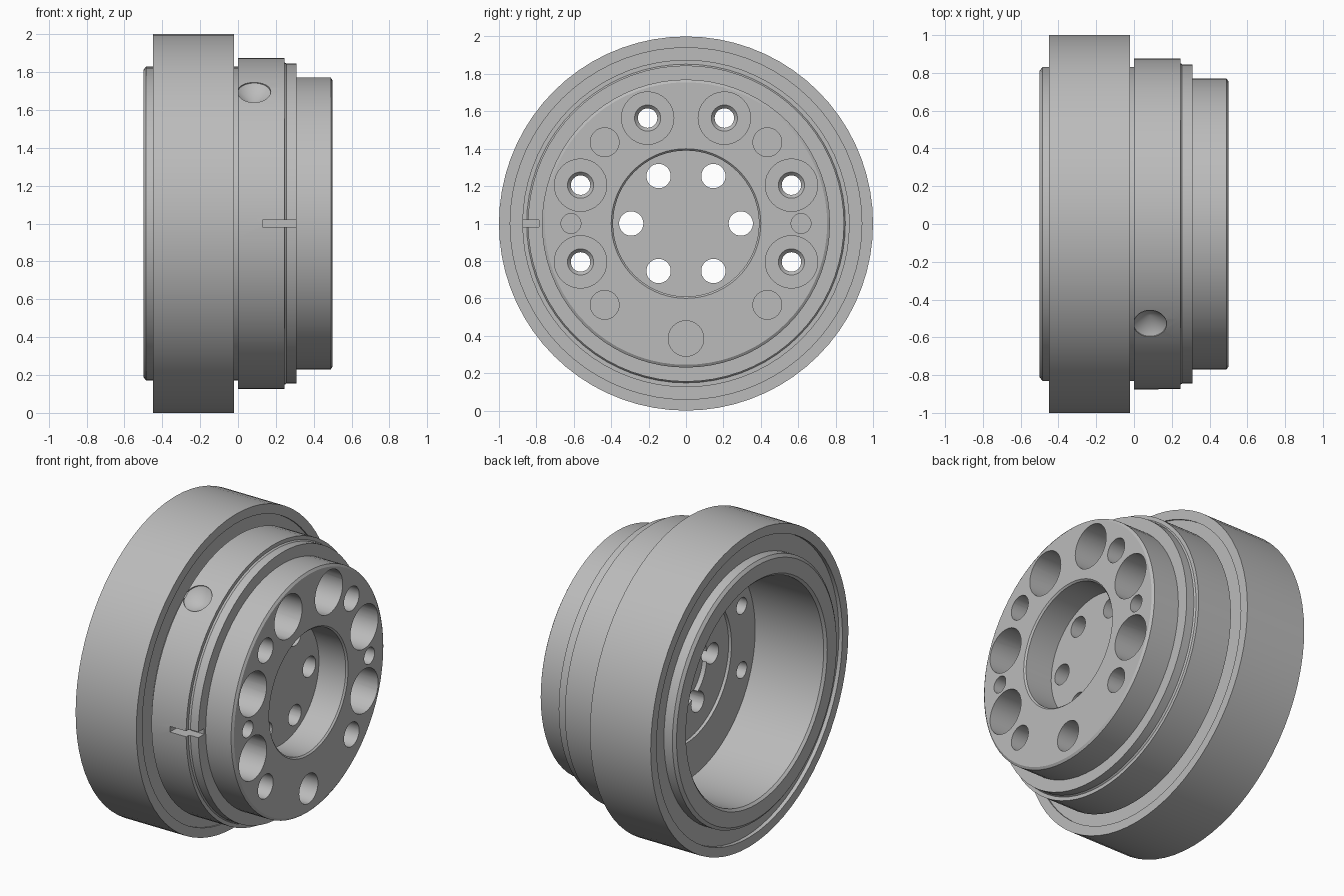
import bpy, bmesh, math
from mathutils import Matrix, Vector

cube = bpy.data.objects.get("Cube")
if cube:
    bpy.data.objects.remove(cube)

GREY = (0.5, 0.5, 0.5, 1)
metal = bpy.data.materials.new("machined grey")
metal.use_nodes = True
metal.diffuse_color = GREY
metal.node_tree.nodes["Principled BSDF"].inputs["Base Color"].default_value = GREY
CENTRE = Matrix.Translation((0, 0, 1))


def lathe(bm, profile, segments, place=CENTRE, closed=False):
    """Turn (x, radius) points around the x axis into a solid."""
    part = bmesh.new()
    verts = [part.verts.new((x, 0, r)) for x, r in profile]
    pairs = list(zip(verts, verts[1:]))
    if closed:
        pairs.append((verts[-1], verts[0]))
    edges = [part.edges.new(p) for p in pairs]
    bmesh.ops.spin(part, geom=verts + edges, cent=(0, 0, 0), axis=(1, 0, 0),
                   angle=math.tau, steps=segments, use_merge=False)
    bmesh.ops.remove_doubles(part, verts=part.verts, dist=1e-5)
    bmesh.ops.recalc_face_normals(part, faces=part.faces)
    part.transform(place)
    mesh = bpy.data.meshes.new("turned")
    part.to_mesh(mesh)
    part.free()
    bm.from_mesh(mesh)
    bpy.data.meshes.remove(mesh)


def finish(name, bm):
    mesh = bpy.data.meshes.new(name)
    bm.to_mesh(mesh)
    bm.free()
    mesh.materials.append(metal)
    obj = bpy.data.objects.new(name, mesh)
    bpy.context.collection.objects.link(obj)
    return obj


def select(obj):
    bpy.ops.object.select_all(action='DESELECT')
    obj.select_set(True)
    bpy.context.view_layer.objects.active = obj


def drill(bm, profile, radius, angles, segments=32):
    """Repeat a hole profile on a bolt circle around the main axis."""
    for a in angles:
        a = math.radians(a)
        spot = (0, radius * math.cos(a), 1 + radius * math.sin(a))
        lathe(bm, profile, segments, Matrix.Translation(spot))


def bore(start, end, r):
    return [(start, 0), (start, r), (end, r), (end, 0)]


# Hub: hollow back, stepped outside, recessed front face
bm = bmesh.new()
lathe(bm, [(.05, 0), (.05, .24), (.02, .24), (.02, .46), (0, .46), (0, .7),
           (-.485, .7), (-.5, .715), (-.5, .81), (-.485, .83), (0, .83),
           (0, .875), (.245, .875), (.245, .852), (.255, .845), (.31, .845),
           (.31, .77), (.49, .77), (.5, .755), (.5, .4), (.49, .39),
           (.3, .39), (.3, 0)], 72)
hub = finish("hub", bm)

# Outer ring with recessed end faces
bm = bmesh.new()
lathe(bm, [(-.45, 1), (-.02, 1), (-.02, .94), (-.03, .94), (-.03, .825),
           (-.425, .825), (-.425, .94), (-.45, .94)], 72, closed=True)
ring = finish("outer_ring", bm)

# Holes: counterbored bolts, blind pockets and centre through holes
bm = bmesh.new()
bolt = [(-.1, 0), (-.1, .052), (.18, .052), (.2, .07), (.2, .14), (.6, .14), (.6, 0)]
drill(bm, bolt, .6, (-20, 20, 70, 110, 160, 200))
drill(bm, bore(.2, .6, .077), .615, (45, 135, 225, 315))
drill(bm, bore(.2, .6, .053), .615, (0, 180))
drill(bm, bore(.2, .6, .095), .615, (270,))
drill(bm, bore(-.1, .4, .065), .293, range(0, 360, 60))

# Conical dimple on the upper front of the body
out = Vector((0, -.525, .69)).normalized()
aim = Matrix.Translation(Vector((.085, 0, 1)) + out * .8) @ \
    out.to_track_quat('X', 'Z').to_matrix().to_4x4()
lathe(bm, [(0, 0), (.065, .088), (.15, .088), (.15, 0)], 32, aim)

# Alignment slot across the front of the rim
bmesh.ops.create_cube(bm, size=1, matrix=Matrix.Translation((.23, -.885, 1))
                      @ Matrix.Diagonal((.2, .2, .036, 1)))
cutter = finish("hole_cutter", bm)
cutter.hide_render = True

select(hub)
cut = hub.modifiers.new("holes", 'BOOLEAN')
cut.operation = 'DIFFERENCE'
cut.solver = 'EXACT'
cut.object = cutter
bpy.ops.object.modifier_apply(modifier=cut.name)
bpy.data.objects.remove(cutter)

for part in (hub, ring):
    select(part)
    bpy.ops.object.shade_smooth_by_angle(angle=math.radians(25))
